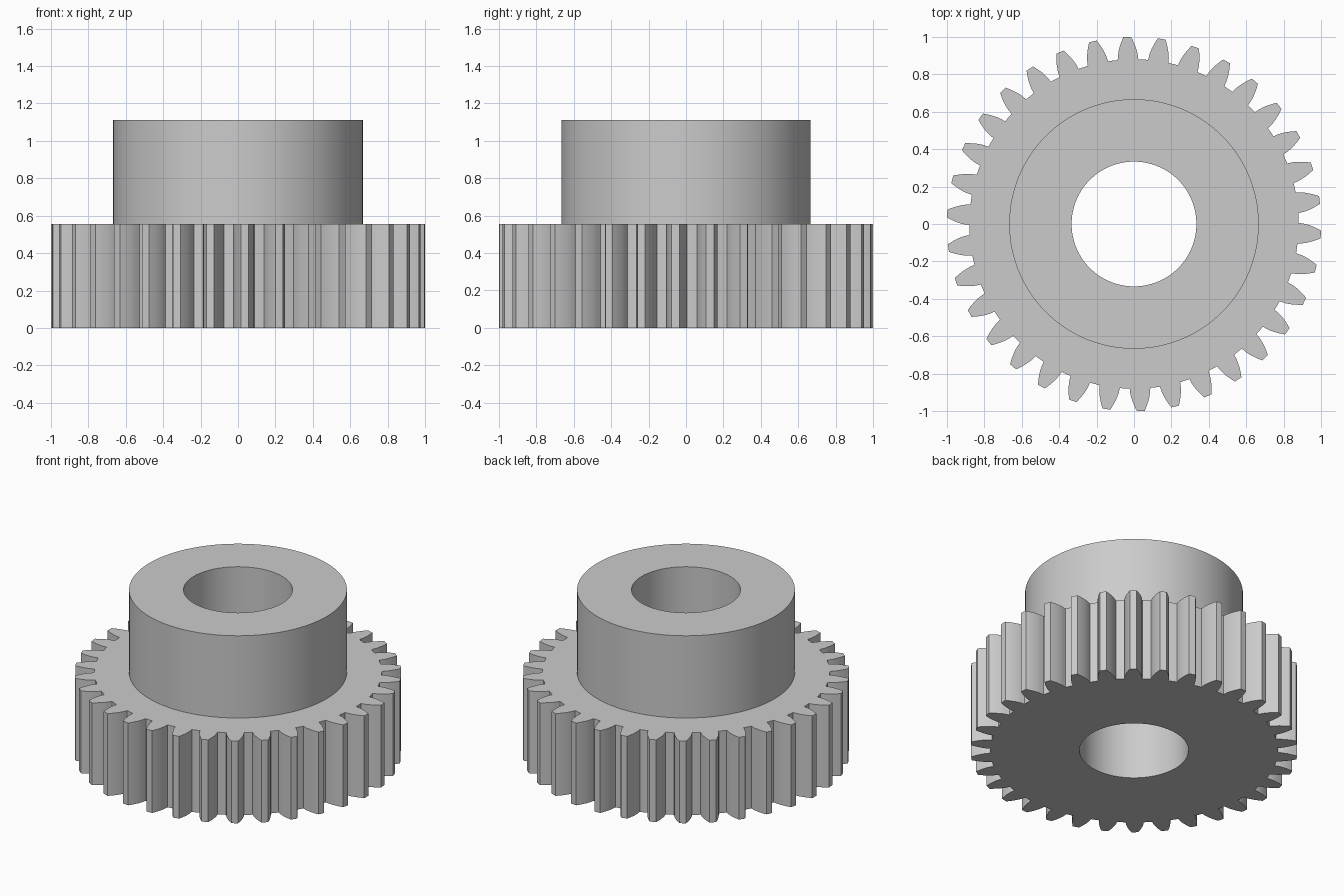
import bpy
import bmesh
from math import sin, cos, tan, acos, pi, radians

cube = bpy.data.objects.get("Cube")
if cube:
    bpy.data.objects.remove(cube, do_unlink=True)

# Gear proportions, all derived from the module
TEETH = 34
MODULE = 2 / (TEETH + 2)
PRESSURE = radians(20)
PITCH_R = MODULE * TEETH / 2
BASE_R = PITCH_R * cos(PRESSURE)
TIP_R = PITCH_R + MODULE
ROOT_R = PITCH_R - 1.157 * MODULE
PHASE = radians(-3.2)
FACE_H, TOTAL_H = 10 * MODULE, 20 * MODULE
BORE_R, HUB_R = 6 * MODULE, 12 * MODULE
FLANK_STEPS = 6


def involute(a):
    return tan(a) - a


def half_angle(r):
    """Half the angular thickness of a tooth at radius r."""
    a = acos(min(1, BASE_R / r))
    return pi / (2 * TEETH) + involute(PRESSURE) - involute(a)


def tooth_profile():
    """Radius and angle pairs for one tooth and the gap after it."""
    rising = [(ROOT_R, -half_angle(BASE_R) - 0.002)]
    for i in range(FLANK_STEPS + 1):
        r = BASE_R + (TIP_R - BASE_R) * i / FLANK_STEPS
        rising.append((r, -half_angle(r)))
    falling = [(r, -a) for r, a in reversed(rising)]
    return rising + [(TIP_R, 0)] + falling + [(ROOT_R, pi / TEETH)]


outline = [(r, a + PHASE + k * 2 * pi / TEETH)
           for k in range(TEETH) for r, a in tooth_profile()]

bm = bmesh.new()


def ring(z, radius=None):
    """Closed ring of vertices: a circle, or the toothed outline."""
    return [bm.verts.new(((radius or r) * cos(a), (radius or r) * sin(a), z))
            for r, a in outline]


# Cross-section: bore, toothed rim, hub step, hub top, back down the bore
rings = [ring(0, BORE_R), ring(0), ring(FACE_H),
         ring(FACE_H, HUB_R), ring(TOTAL_H, HUB_R), ring(TOTAL_H, BORE_R)]
count = len(outline)
for lower, upper in zip(rings, rings[1:] + rings[:1]):
    for i in range(count):
        j = (i + 1) % count
        bm.faces.new((lower[i], lower[j], upper[j], upper[i]))
bmesh.ops.recalc_face_normals(bm, faces=bm.faces)

mesh = bpy.data.meshes.new("spur_gear_with_hub")
bm.to_mesh(mesh)
bm.free()
gear = bpy.data.objects.new("spur_gear_with_hub", mesh)
bpy.context.collection.objects.link(gear)

# Plain grey metal
grey = bpy.data.materials.new("light_grey")
grey.use_nodes = True
colour = (0.6, 0.6, 0.6, 1)
grey.diffuse_color = colour
grey.node_tree.nodes["Principled BSDF"].inputs["Base Color"].default_value = colour
mesh.materials.append(grey)

# Round walls smooth, tooth and rim edges sharp
bpy.ops.object.select_all(action="DESELECT")
gear.select_set(True)
bpy.context.view_layer.objects.active = gear
bpy.ops.object.shade_smooth_by_angle(angle=radians(25))
